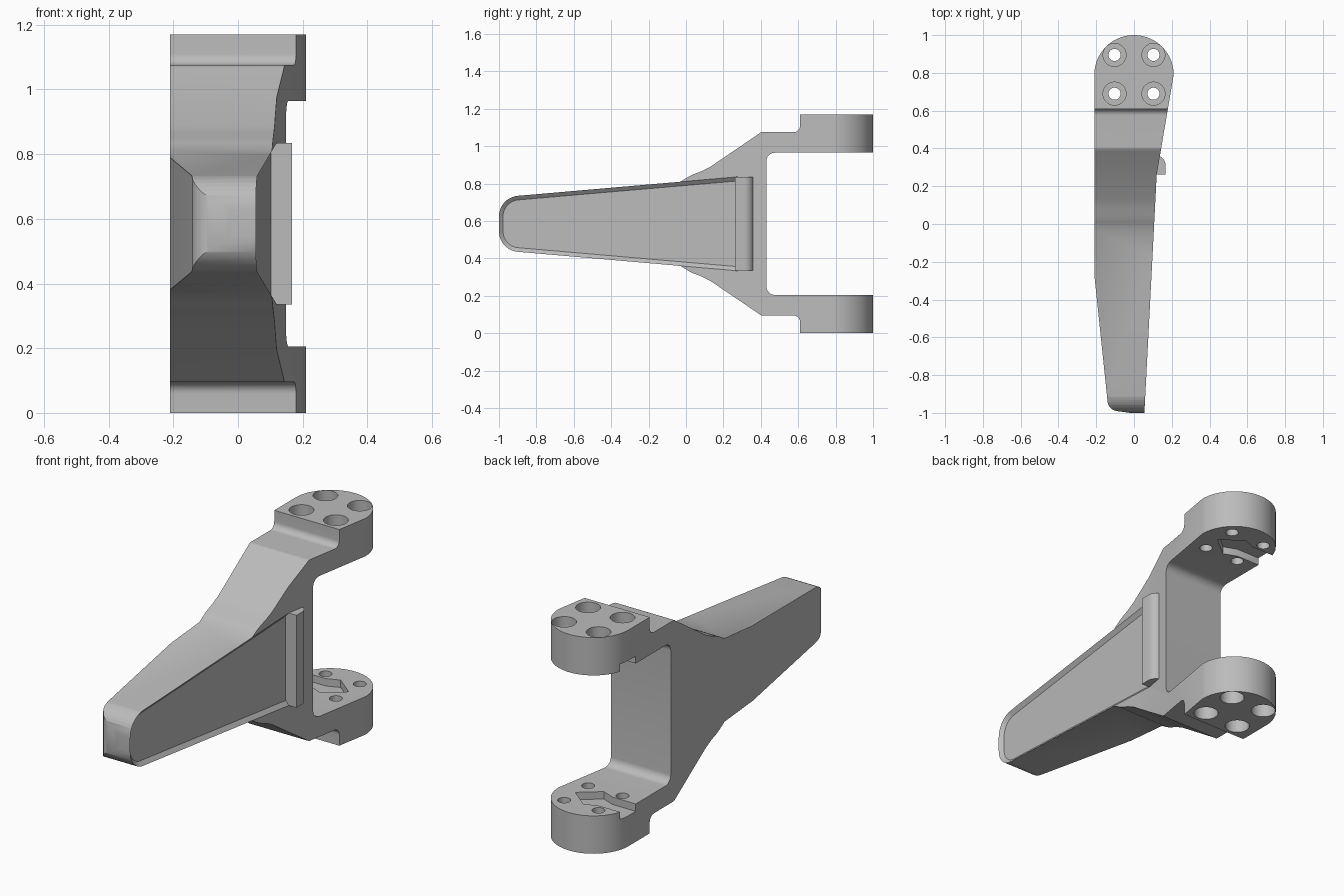
import bpy, bmesh
from math import cos, sin, radians

cube = bpy.data.objects.get("Cube")
if cube:
    bpy.data.objects.remove(cube)

MID = 0.585          # height of the mirror plane
PAD_Y = 0.79         # centre of the rounded mounting pads

grey = bpy.data.materials.new("plain grey")
grey.use_nodes = True
grey.diffuse_color = (0.5, 0.5, 0.5, 1)
grey.node_tree.nodes["Principled BSDF"].inputs["Base Color"].default_value = (0.5, 0.5, 0.5, 1)


def arc(cx, cy, r, a0, a1, n=8):
    angles = [radians(a0 + (a1 - a0) * i / n) for i in range(n + 1)]
    return [(cx + r * cos(a), cy + r * sin(a)) for a in angles]


def loft(name, low, high):
    """Solid between two matching closed loops of 3D points."""
    bm = bmesh.new()
    a = [bm.verts.new(p) for p in low]
    b = [bm.verts.new(p) for p in high]
    bm.faces.new(a)
    bm.faces.new(b)
    for i in range(len(a)):
        j = (i + 1) % len(a)
        bm.faces.new((a[i], a[j], b[j], b[i]))
    bmesh.ops.recalc_face_normals(bm, faces=bm.faces)
    mesh = bpy.data.meshes.new(name)
    bm.to_mesh(mesh)
    bm.free()
    mesh.materials.append(grey)
    obj = bpy.data.objects.new(name, mesh)
    bpy.context.collection.objects.link(obj)
    return obj


def upright(name, outline, z0, z1):
    return loft(name, [(x, y, z0) for x, y in outline], [(x, y, z1) for x, y in outline])


def combine(obj, tool, operation):
    mod = obj.modifiers.new("cut", "BOOLEAN")
    mod.operation, mod.solver, mod.object = operation, "EXACT", tool
    bpy.context.view_layer.objects.active = obj
    bpy.ops.object.modifier_apply(modifier=mod.name)
    bpy.data.objects.remove(tool)


def smooth(obj):
    bpy.ops.object.select_all(action="DESELECT")
    obj.select_set(True)
    bpy.context.view_layer.objects.active = obj
    bpy.ops.object.shade_smooth_by_angle(angle=radians(30))


def mirrored(half):
    """Close an upper half profile (y, height above middle) by reflection."""
    return half + [(y, -h) for y, h in reversed(half)]


def nose(d=0.0):
    """Upper rounded nose of the arm, inset by d."""
    return arc(-0.89, 0.04, 0.11 - d, 180, 95, 10)


# Side profile: tapering arm, flared yoke and the two pads
side = mirrored(
    nose()
    + [(-0.03, 0.225), (0.01, 0.25), (0.04, 0.265), (0.08, 0.28), (0.13, 0.305)]
    + [(0.385, 0.478)] + arc(0.41, 0.46, 0.03, 120, 90, 3)
    + arc(0.575, 0.525, 0.035, -90, 0)
    + [(0.61, MID), (1.05, MID), (1.05, 0.38)]
    + arc(0.475, 0.335, 0.045, 90, 180)
)
body = loft("bracket_body", [(-0.3, y, MID + h) for y, h in side],
            [(0.3, y, MID + h) for y, h in side])

# Plan outline: tapered blade with a round back end
plan = (
    arc(0, PAD_Y, 0.21, 0, 180, 40)
    + [(-0.21, -0.27), (-0.142, -0.92)]
    + arc(-0.083, -0.933, 0.058, 180, 262)
    + [(0.055, -1.01), (0.12, 0.26)]
)
combine(body, upright("plan_cutter", plan, -0.1, 1.3), "INTERSECT")


# Sloped-wall recess on the left face of the arm
def recess_loop(d, lift):
    half = nose(d) + [(0.275, 0.251 - d)]
    return [(0.055 + 0.0515 * (y + 1) + lift, y, MID + h) for y, h in mirrored(half)]


combine(body, loft("recess_cutter", recess_loop(0.022, -0.018), recess_loop(-0.011, 0.009)),
        "DIFFERENCE")

# Counterbored bolt holes through both pads
for x in (-0.103, 0.103):
    for y in (0.69, 0.895):
        combine(body, upright("bolt_hole", arc(x, y, 0.032, 0, 352.5, 47), -0.1, 1.3), "DIFFERENCE")
        for z0, z1 in ((-0.1, 0.12), (1.05, 1.3)):
            bore = arc(x, y, 0.061, 0, 352.5, 47)
            combine(body, upright("counterbore", bore, z0, z1), "DIFFERENCE")

# Keyed slots on the inner pad faces, open to the right edge
key = [(0.11, 0), (0, 0.088), (-0.07, 0.06), (-0.25, 0.06),
       (-0.25, -0.06), (-0.07, -0.06), (0, -0.088)]
key = [(x, PAD_Y + y) for x, y in key]
for z0, z1 in ((0.165, 0.3), (0.87, 1.005)):
    combine(body, upright("key_slot", key, z0, z1), "DIFFERENCE")
smooth(body)

# Upright rib closing the recess, rounded at the back
rib = upright("side_rib", [(0.09, 0.262), (0.167, 0.262)]
              + arc(0.117, 0.312, 0.05, 0, 75) + [(0.09, 0.36)], 0.335, 0.835)
smooth(rib)
